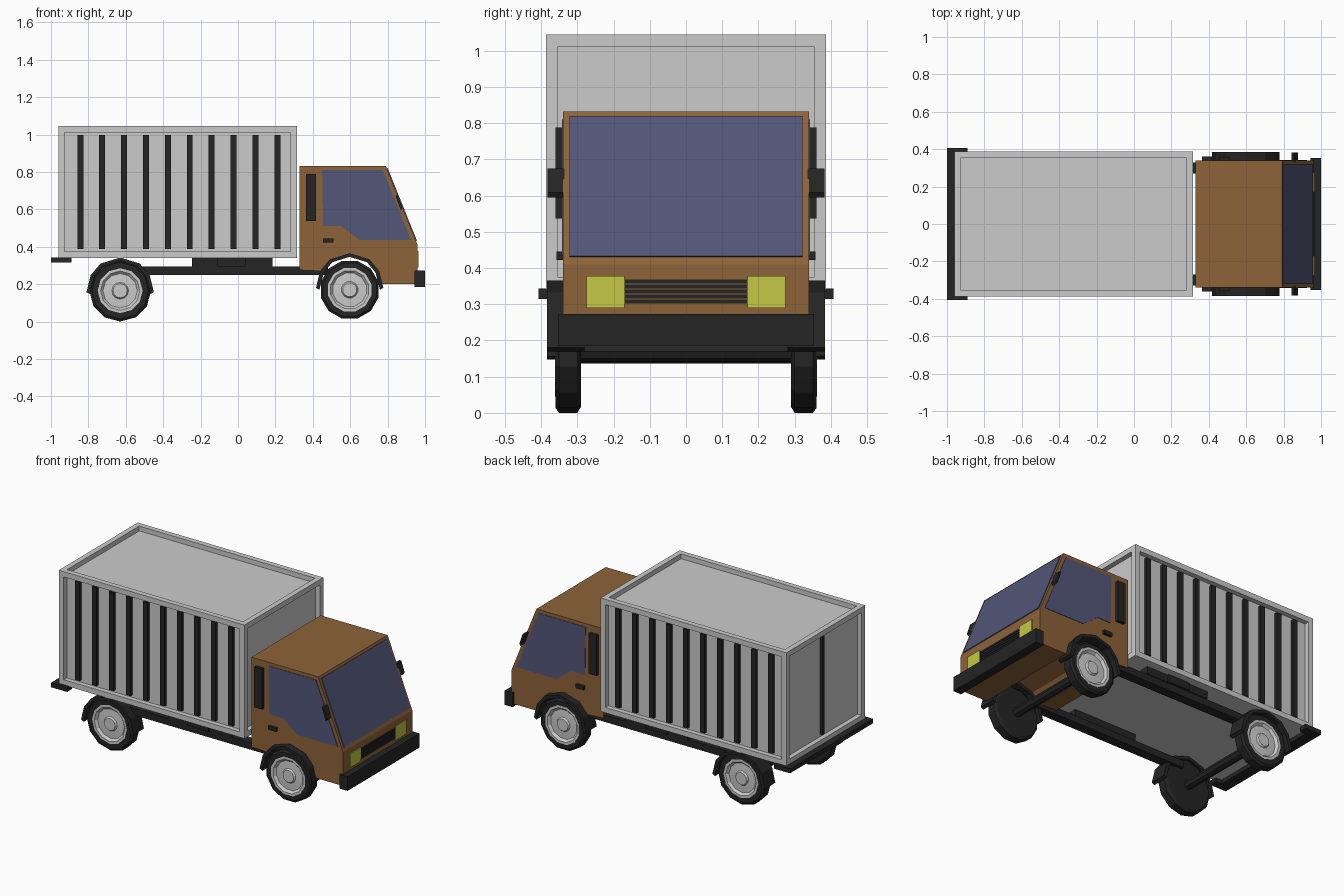
import bpy, bmesh, math
from mathutils import Vector, Matrix

if "Cube" in bpy.data.objects:
    bpy.data.objects.remove(bpy.data.objects["Cube"])


def material(name, rgb):
    m = bpy.data.materials.new(name)
    m.diffuse_color = (*rgb, 1)
    m.use_nodes = True
    m.node_tree.nodes["Principled BSDF"].inputs["Base Color"].default_value = m.diffuse_color
    return m


BROWN = material("brown_paint", (0.27, 0.125, 0.04))
DARK = material("dark_trim", (0.018, 0.018, 0.018))
GLASS = material("glass", (0.085, 0.095, 0.19))
YELLOW = material("lamp_yellow", (0.55, 0.58, 0.06))


def finish(name, bm, mat=None):
    bmesh.ops.recalc_face_normals(bm, faces=bm.faces[:])
    me = bpy.data.meshes.new(name)
    bm.to_mesh(me)
    bm.free()
    if mat:
        me.materials.append(mat)
    ob = bpy.data.objects.new(name, me)
    bpy.context.collection.objects.link(ob)
    return ob


def add_box(bm, x, y, z):
    c = Vector(((x[0] + x[1]) / 2, (y[0] + y[1]) / 2, (z[0] + z[1]) / 2))
    s = (x[1] - x[0], y[1] - y[0], z[1] - z[0])
    bmesh.ops.create_cube(bm, size=1, matrix=Matrix.Translation(c) @ Matrix.Diagonal((*s, 1)))


def box(name, x, y, z, mat=None):
    bm = bmesh.new()
    add_box(bm, x, y, z)
    return finish(name, bm, mat)


def prism(name, pts, y0, y1, mat=None):
    """Extrude an (x, z) outline along y."""
    bm = bmesh.new()
    f = bm.faces.new([bm.verts.new((x, y0, z)) for x, z in pts])
    r = bmesh.ops.extrude_face_region(bm, geom=[f])
    vs = [v for v in r["geom"] if isinstance(v, bmesh.types.BMVert)]
    bmesh.ops.translate(bm, verts=vs, vec=(0, y1 - y0, 0))
    return finish(name, bm, mat)


def mirror_y(ob):
    m = ob.modifiers.new("mirror", 'MIRROR')
    m.use_axis = (False, True, False)
    return ob


def lathe(name, profile, cx, cz, turn, mat=None, sides=12):
    """Spin a (radius, y) profile around the wheel axis."""
    bm = bmesh.new()
    rings = []
    for r, y in profile:
        rings.append([bm.verts.new((cx + r * math.sin(a), y, cz - r * math.cos(a)))
                      for a in (turn + 2 * math.pi * i / sides for i in range(sides))])
    for a, b in zip(rings, rings[1:]):
        for i in range(sides):
            j = (i + 1) % sides
            bm.faces.new((a[i], a[j], b[j], b[i]))
    bm.faces.new(rings[0])
    bm.faces.new(rings[-1])
    return finish(name, bm, mat)


# Cargo container: a box whose five visible sides are inset and sunk
bm = bmesh.new()
add_box(bm, (-0.96, 0.315), (-0.387, 0.387), (0.34, 1.045))
bmesh.ops.recalc_face_normals(bm, faces=bm.faces[:])
sides = [f for f in bm.faces if f.normal.z > -0.5]
bmesh.ops.inset_individual(bm, faces=sides, thickness=0.047, depth=0)
for f in sides:
    n = f.normal.copy()
    r = bmesh.ops.extrude_discrete_faces(bm, faces=[f])
    bmesh.ops.translate(bm, verts=r["faces"][0].verts[:], vec=n * -0.03)
finish("container", bm)

# Dark ribs on the container sides and the door seam at the back
bm = bmesh.new()
for i in range(10):
    x = -0.843 + 0.117 * i
    add_box(bm, (x - 0.016, x + 0.016), (0.35, 0.375), (0.387, 0.998))
mirror_y(finish("container_ribs", bm, DARK))
box("door_seam", (-0.945, -0.92), (-0.012, 0.012), (0.387, 0.998), DARK)

# Rear step with short side returns
box("rear_step", (-1.0, -0.93), (-0.407, 0.407), (0.315, 0.343), DARK)
mirror_y(box("rear_step_return", (-0.98, -0.89), (0.36, 0.407), (0.315, 0.343), DARK))

# Chassis rails and the spacer blocks above them
mirror_y(box("chassis_rail", (-0.58, 0.48), (0.27, 0.33), (0.25, 0.293), DARK))
bm = bmesh.new()
for x0, x1, y1 in ((-0.245, -0.11, 0.335), (-0.11, 0.04, 0.345), (0.04, 0.185, 0.335)):
    add_box(bm, (x0, x1), (0.28, y1), (0.293, 0.342))
mirror_y(finish("spacer_block", bm, DARK))

# Arch outline relative to the wheel centre, shared by the fenders and the cab
ARCH = [(-0.18, 0.18), (-0.158, 0.27), (-0.105, 0.333), (0, 0.365),
        (0.105, 0.333), (0.158, 0.27), (0.18, 0.18)]
INNER = [(-0.162, 0.17), (-0.138, 0.262), (-0.093, 0.317), (0, 0.346),
         (0.093, 0.317), (0.138, 0.262), (0.162, 0.17)]

# Cab body
FX = 0.597
cab = [(0.33, 0.275)] + [(FX + x, z) for x, z in ARCH[1:-1]] + \
      [(FX + 0.175, 0.2), (0.96, 0.2), (0.96, 0.41), (0.79, 0.832), (0.33, 0.832)]
prism("cab", cab, -0.34, 0.34, BROWN)

# Side windows and windscreen
mirror_y(prism("side_window", [(0.45, 0.81), (0.775, 0.81), (0.925, 0.435), (0.65, 0.435),
                               (0.55, 0.512), (0.455, 0.512)], 0.335, 0.343, GLASS))
prism("windscreen", [(0.798, 0.819), (0.954, 0.432), (0.948, 0.429), (0.792, 0.816)],
      -0.322, 0.322, GLASS).location = (0.0025, 0, 0.001)

# Cab side trim: air intake, door handle, mirror
mirror_y(box("air_intake", (0.363, 0.417), (0.335, 0.36), (0.537, 0.788), DARK))
mirror_y(box("door_handle", (0.455, 0.51), (0.335, 0.357), (0.422, 0.445), DARK))
mirror_y(prism("mirror", [(0.842, 0.675), (0.855, 0.675), (0.878, 0.608), (0.87, 0.595)],
               0.335, 0.382, DARK))

# Headlights, grille slats and front bumper
mirror_y(box("headlight", (0.95, 0.965), (0.17, 0.275), (0.29, 0.378), YELLOW))
bm = bmesh.new()
for i in range(5):
    z = 0.302 + 0.0137 * i
    add_box(bm, (0.95, 0.964), (-0.17, 0.17), (z, z + 0.011))
finish("grille", bm, DARK)
box("front_bumper", (0.945, 1.0), (-0.353, 0.353), (0.185, 0.273), DARK)

# Wheels, axles and fenders
for tag, cx, cz, r, turn, drop in (("front", FX, 0.17, 0.16, math.pi / 12, 0),
                                   ("rear", -0.63, 0.165, 0.165, 0, 0.023)):
    mirror_y(lathe(tag + "_tyre", [(r * 0.9, 0.29), (r, 0.3), (r, 0.35), (r * 0.92, 0.36),
                                   (0.12, 0.36), (0.12, 0.345)], cx, cz, turn, DARK))
    mirror_y(lathe(tag + "_rim", [(0.12, 0.335), (0.12, 0.361), (0.105, 0.361), (0.092, 0.347),
                                  (0.045, 0.35), (0.038, 0.36)], cx, cz, turn))
    lathe(tag + "_axle", [(0.028, -0.295), (0.028, 0.295)], cx, cz, 0, DARK, 8)
    outline = [(cx + x, z - drop) for x, z in ARCH + INNER[::-1]]
    mirror_y(prism(tag + "_fender", outline, 0.28, 0.384, DARK))
